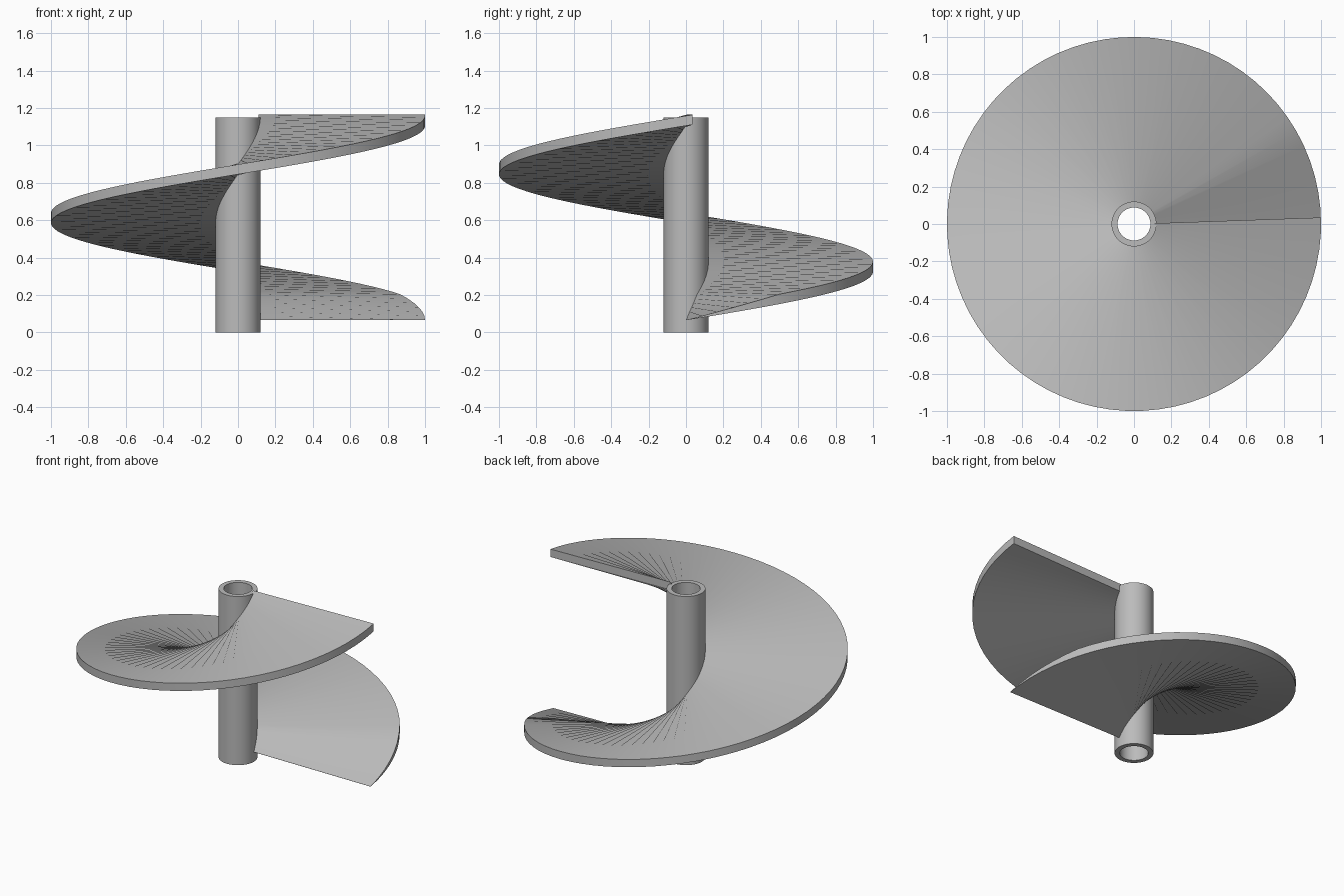
import bpy
import bmesh
import math

if "Cube" in bpy.data.objects:
    bpy.data.objects.remove(bpy.data.objects["Cube"])

grey = bpy.data.materials.new("plain_grey")
grey.diffuse_color = (0.5, 0.5, 0.5, 1)
grey.use_nodes = True
grey.node_tree.nodes["Principled BSDF"].inputs["Base Color"].default_value = grey.diffuse_color


def finish(name, bm):
    bmesh.ops.recalc_face_normals(bm, faces=bm.faces)
    mesh = bpy.data.meshes.new(name)
    bm.to_mesh(mesh)
    bm.free()
    mesh.materials.append(grey)
    obj = bpy.data.objects.new(name, mesh)
    bpy.context.collection.objects.link(obj)
    bpy.context.view_layer.objects.active = obj
    obj.select_set(True)
    bpy.ops.object.shade_smooth_by_angle(angle=math.radians(30))
    obj.select_set(False)
    return obj


def polar(radius, angle, z):
    return (radius * math.cos(angle), radius * math.sin(angle), z)


# Hollow central tube: a rectangular wall section swept round the axis
R_OUT, R_IN, HEIGHT, SIDES = 0.12, 0.088, 1.15, 72
bm = bmesh.new()
section = [(R_IN, 0), (R_OUT, 0), (R_OUT, HEIGHT), (R_IN, HEIGHT)]
rings = [[bm.verts.new(polar(r, 2 * math.pi * i / SIDES, z)) for r, z in section]
         for i in range(SIDES)]
for i in range(SIDES):
    a, b = rings[i], rings[(i + 1) % SIDES]
    for k in range(4):
        n = (k + 1) % 4
        bm.faces.new((a[k], b[k], b[n], a[n]))
finish("central_tube", bm)

# Helical blade: one turn, rising anticlockwise from a tapered leading edge
START_Z, PITCH, THICK, TAPER = 0.065, 1.04, 0.053, 30
STEPS, TURN = 73, 362
R_ROOT, R_RIM = 0.11, 1.0
bm = bmesh.new()
sections = []
for i in range(STEPS + 1):
    deg = TURN * i / STEPS
    angle = math.radians(deg)
    low = START_Z + PITCH * deg / 360
    high = low + max(0.001, THICK * min(1, deg / TAPER))
    sections.append([bm.verts.new(polar(r, angle, z)) for r, z in
                     ((R_ROOT, low), (R_RIM, low), (R_RIM, high), (R_ROOT, high))])
for a, b in zip(sections, sections[1:]):
    for k in range(4):
        n = (k + 1) % 4
        bm.faces.new((a[k], b[k], b[n], a[n]))
bm.faces.new(sections[0])
bm.faces.new(sections[-1])
finish("helical_blade", bm)
